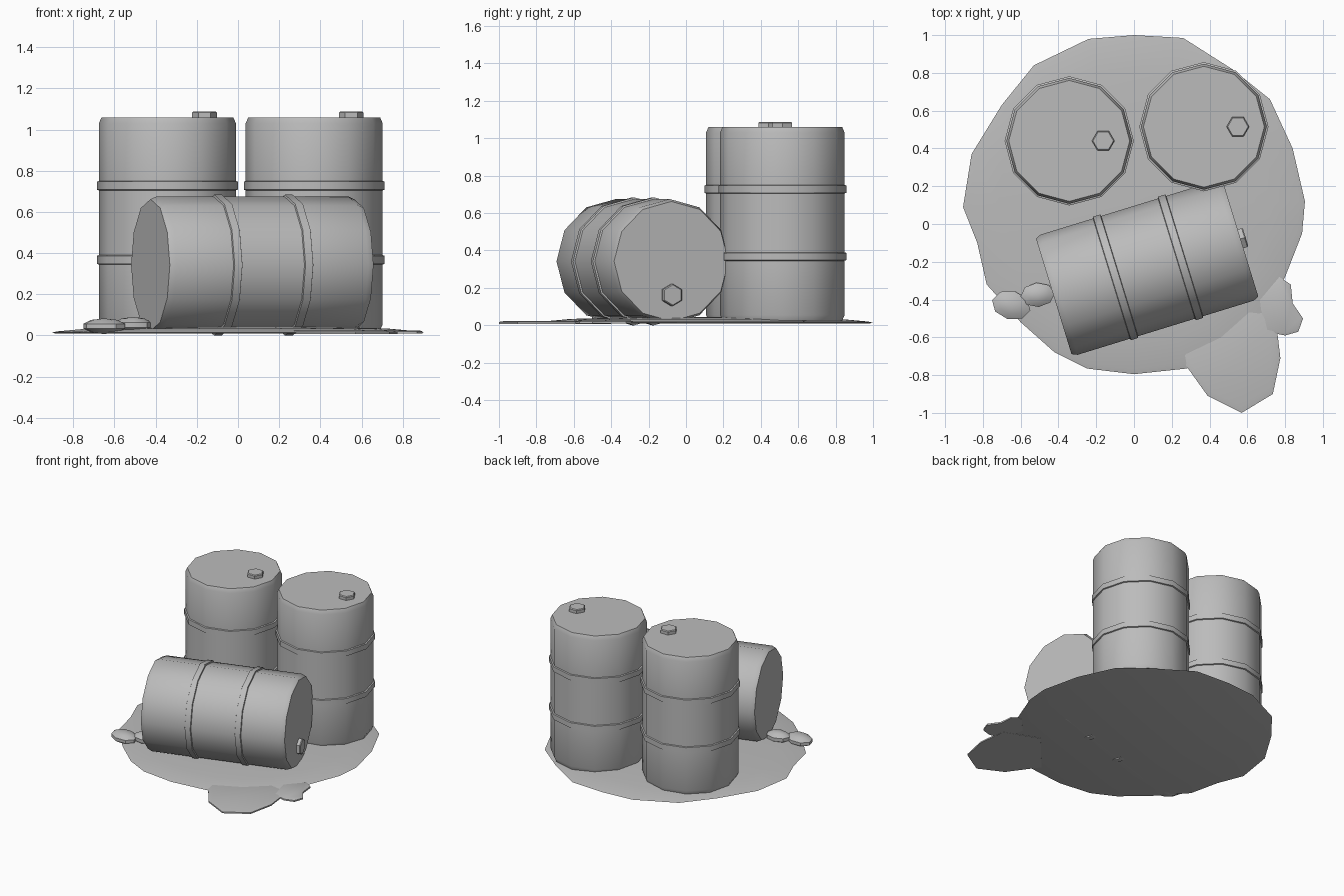
import bpy, bmesh, math
from mathutils import Matrix, Vector

cube = bpy.data.objects.get("Cube")
if cube:
    bpy.data.objects.remove(cube, do_unlink=True)

grey = bpy.data.materials.new("plain_grey")
grey.use_nodes = True
COLOUR = (0.5, 0.5, 0.5, 1)
grey.diffuse_color = COLOUR
grey.node_tree.nodes["Principled BSDF"].inputs["Base Color"].default_value = COLOUR


def finish(name, bm, matrix=Matrix(), angle=35):
    bmesh.ops.recalc_face_normals(bm, faces=bm.faces)
    mesh = bpy.data.meshes.new(name)
    bm.to_mesh(mesh)
    bm.free()
    mesh.materials.append(grey)
    obj = bpy.data.objects.new(name, mesh)
    bpy.context.collection.objects.link(obj)
    obj.matrix_world = matrix
    bpy.ops.object.select_all(action='DESELECT')
    obj.select_set(True)
    bpy.context.view_layer.objects.active = obj
    bpy.ops.object.shade_smooth_by_angle(angle=math.radians(angle))
    return obj


def loft(bm, rings):
    """Join closed rings of points in order and cap both ends."""
    loops = [[bm.verts.new(p) for p in ring] for ring in rings]
    for a, b in zip(loops, loops[1:]):
        for i in range(len(a)):
            j = (i + 1) % len(a)
            bm.faces.new((a[i], a[j], b[j], b[i]))
    bm.faces.new(loops[0][::-1])
    bm.faces.new(loops[-1])


def circle(radius, z, sides, x=0):
    step = math.tau / sides
    return [(x + radius * math.cos(i * step), radius * math.sin(i * step), z)
            for i in range(sides)]


# Barrels: bevelled drum, two raised hoops and a hexagonal bung
LENGTH = 1.035


def barrel(name, matrix):
    bm = bmesh.new()
    profile = [(0.32, 0), (0.333, 0.03)]
    for z in (0.32, 0.68):
        profile += [(0.333, z), (0.342, z + 0.003), (0.342, z + 0.042), (0.333, z + 0.045)]
    profile += [(0.333, LENGTH - 0.03), (0.32, LENGTH)]
    loft(bm, [circle(r, z, 12) for r, z in profile])
    finish(name, bm, matrix)
    bm = bmesh.new()
    loft(bm, [circle(0.06, LENGTH - 0.005, 6, 0.18),
              circle(0.06, LENGTH + 0.022, 6, 0.18),
              circle(0.054, LENGTH + 0.028, 6, 0.18)])
    finish(name + "_bung", bm, matrix)


barrel("standing_barrel_right", Matrix.Translation((-0.343, 0.44, 0.025)))
barrel("standing_barrel_left", Matrix.Translation((0.37, 0.515, 0.025)))

# Fallen barrel: its bung side points down
turn = Matrix.Rotation(math.radians(17.1), 4, 'Z') @ Matrix.Rotation(math.pi / 2, 4, 'Y')
barrel("fallen_barrel", Matrix.Translation((-0.425, -0.383, 0.342)) @ turn)


# Spill: low domed puddle with flat lobes running off it
def scaled(outline, factor, z, centre):
    c = Vector(centre)
    return [(*(c + (Vector(p) - c) * factor), z) for p in outline]


def puddle(name, outline, centre, layers):
    bm = bmesh.new()
    loft(bm, [scaled(outline, f, z, centre) for f, z in layers])
    finish(name, bm)


spill = [(0, 1), (-.24, .98), (-.53, .84), (-.7, .63), (-.86, .37), (-.905, .09),
         (-.83, -.1), (-.78, -.32), (-.6, -.52), (-.42, -.68), (-.25, -.765), (0, -.795),
         (.28, -.765), (.5, -.66), (.68, -.5), (.8, -.28), (.89, -.05), (.905, .12),
         (.84, .4), (.72, .66), (.52, .82), (.26, .985)]
puddle("spill", spill, (0, 0.1),
       [(0.98, 0.01), (1, 0.014), (0.97, 0.02), (0.8, 0.034), (0.5, 0.042), (0.2, 0.045)])

lobe = [(.24, -.7), (.39, -.91), (.57, -1), (.735, -.9), (.775, -.71), (.75, -.5), (.5, -.4)]
puddle("spill_front_lobe", lobe, (.55, -.65), [(1, 0.008), (1, 0.018), (0.9, 0.024)])
small_lobe = [(.7, -.57), (.8, -.59), (.87, -.57), (.895, -.5), (.84, -.42), (.83, -.32),
              (.77, -.28), (.66, -.4)]
puddle("spill_side_lobe", small_lobe, (.77, -.45), [(1, 0.009), (1, 0.02), (0.9, 0.025)])


# Faceted lumps at the edge of the spill
def lump(name, place, size, angle):
    bm = bmesh.new()
    bmesh.ops.create_uvsphere(bm, u_segments=8, v_segments=5, radius=1)
    matrix = (Matrix.Translation(place) @ Matrix.Rotation(math.radians(angle), 4, 'Z')
              @ Matrix.Diagonal((*size, 1)))
    bm.transform(matrix)
    finish(name, bm)


lump("outer_lump", (-.65, -.43, .045), (.11, .08, .038), -15)
lump("inner_lump", (-.51, -.375, .05), (.095, .068, .04), 5)
